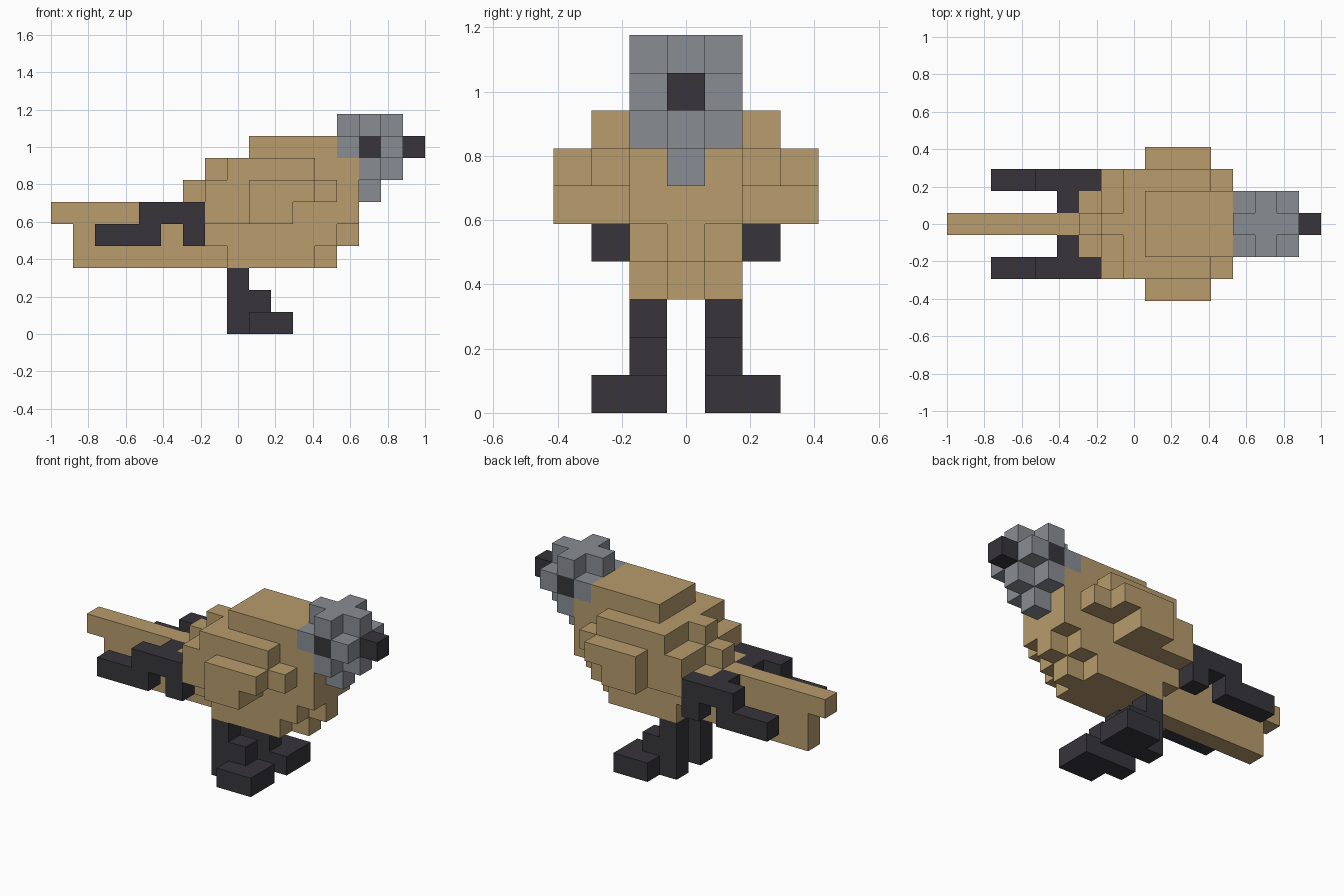
import bpy
import bmesh
from mathutils import Vector

cube = bpy.data.objects.get("Cube")
if cube:
    bpy.data.objects.remove(cube, do_unlink=True)

U = 2 / 17  # edge of one block


def material(name, rgb):
    m = bpy.data.materials.new(name)
    m.use_nodes = True
    col = (*rgb, 1)
    m.diffuse_color = col
    m.node_tree.nodes["Principled BSDF"].inputs["Base Color"].default_value = col
    return m


TAN = material("tan", (0.479, 0.332, 0.153))
GREY = material("grey", (0.250, 0.270, 0.296))
BLACK = material("charcoal", (0.038, 0.035, 0.043))

# The grid of blocks: x counts from the tail tip, y from the centre line
cells = {}


def rows(part, y, z, *spans):
    """Stack rows of blocks upward from height z, on both sides of the centre."""
    for i, (first, last) in enumerate(spans):
        for x in range(first, last + 1):
            cells[x, y, z + i] = cells[x, -y, z + i] = part


# Body with the thin tail in its middle slice, then the bulging sides
rows("body_and_tail", 0, 3, (1, 12), (1, 13), (0, 13), (6, 13), (7, 13), (9, 12))
rows("body_and_tail", 1, 3, (8, 11), (7, 12), (6, 13), (7, 13), (8, 13), (9, 12))
rows("folded_wings", 2, 5, (7, 10), (7, 12), (8, 11))
rows("folded_wings", 3, 5, (9, 10), (9, 11))

# Dark wing tips, hooked around the rump
rows("wing_tips", 2, 4, (2, 4), (4, 6))
rows("wing_tips", 2, 4, (6, 6))
rows("wing_tips", 1, 5, (5, 5))

# Legs and broad feet
rows("legs", 1, 0, (8, 8), (8, 9), (8, 8))
for side in (1, 2):
    rows("feet", side, 0, (9, 10))

# Rounded head: a block of three by three by three without its corners
for dx in (-1, 0, 1):
    for dy in (0, 1):
        for dz in (-1, 0, 1):
            if abs(dx) + dy + abs(dz) < 3:
                rows("head", dy, 8 + dz, (14 + dx, 14 + dx))
rows("throat", 0, 6, (14, 14))
rows("eyes", 1, 8, (14, 14))
rows("beak", 0, 8, (16, 16))

COLOURS = {"body_and_tail": TAN, "folded_wings": TAN, "wing_tips": BLACK,
           "legs": BLACK, "feet": BLACK, "head": GREY, "throat": GREY,
           "eyes": BLACK, "beak": BLACK}


def face_corners(cell, axis, side):
    """Four corners of one block face, wound to face outward."""
    a, b = (axis + 1) % 3, (axis + 2) % 3
    corners = []
    for da, db in ((0, 0), (1, 0), (1, 1), (0, 1)):
        p = list(cell)
        p[axis] += side
        p[a] += da
        p[b] += db
        corners.append(Vector((p[0] - 8.5, p[1] - 0.5, p[2])) * U)
    return corners if side else corners[::-1]


# Skin each part with its exposed faces only, then merge flat areas
for part, mat in COLOURS.items():
    bm = bmesh.new()
    for cell in [c for c, owner in cells.items() if owner == part]:
        for axis in range(3):
            for side in (0, 1):
                near = list(cell)
                near[axis] += 1 if side else -1
                if tuple(near) not in cells:
                    bm.faces.new([bm.verts.new(c) for c in face_corners(cell, axis, side)])
    bmesh.ops.remove_doubles(bm, verts=bm.verts, dist=1e-4)
    bmesh.ops.dissolve_limit(bm, angle_limit=0.01, verts=bm.verts, edges=bm.edges)
    mesh = bpy.data.meshes.new(part)
    bm.to_mesh(mesh)
    bm.free()
    mesh.materials.append(mat)
    bpy.context.scene.collection.objects.link(bpy.data.objects.new(part, mesh))
